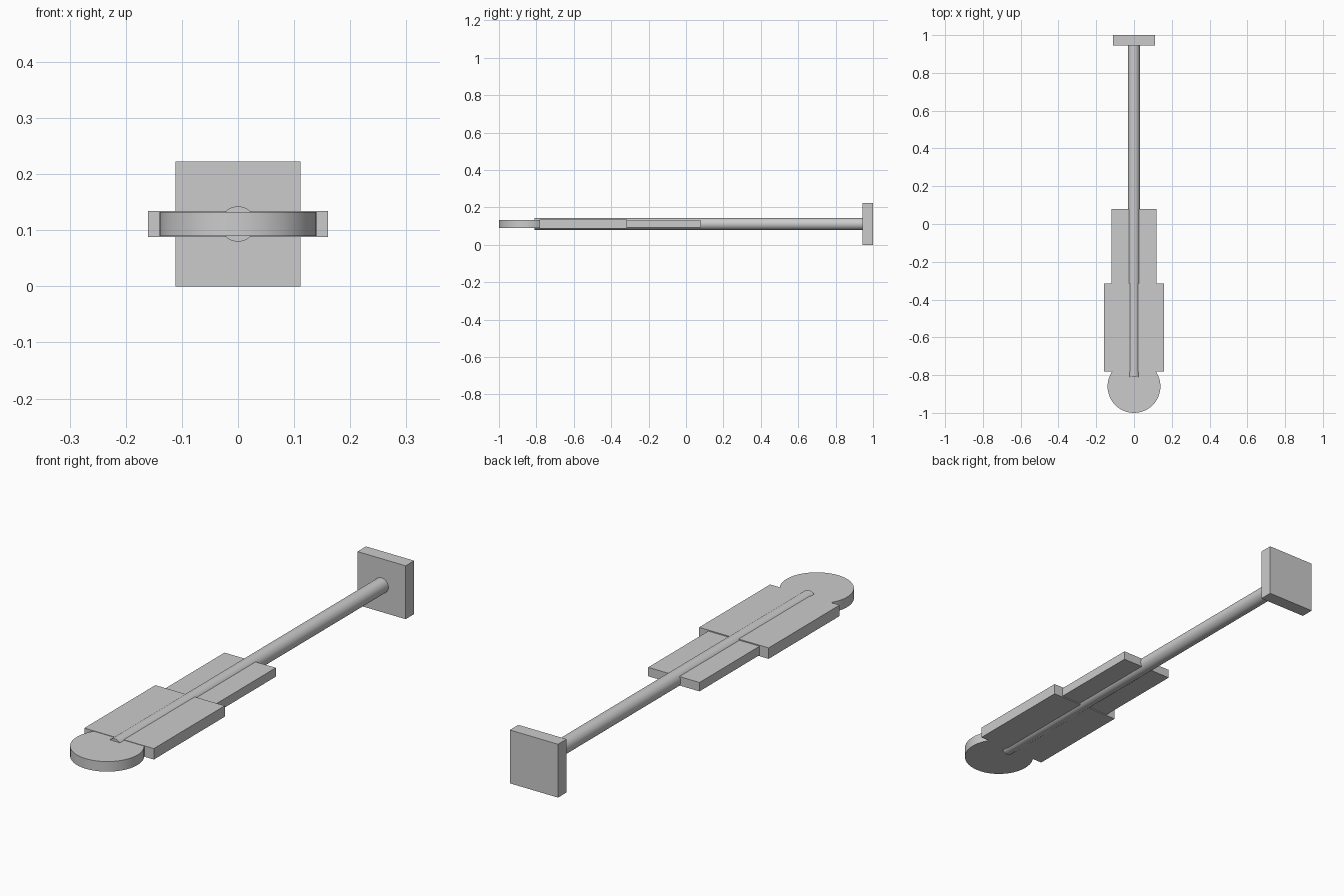
import bpy
import math

if "Cube" in bpy.data.objects:
    bpy.data.objects.remove(bpy.data.objects["Cube"])

ZC = 0.111  # shared centre height


def box(name, half_x, y0, y1, half_z):
    bpy.ops.mesh.primitive_cube_add(size=1, location=(0, (y0 + y1) / 2, ZC))
    ob = bpy.context.object
    ob.name = name
    ob.scale = (2 * half_x, y1 - y0, 2 * half_z)
    bpy.ops.object.transform_apply(location=False, rotation=False, scale=True)
    return ob


def cylinder(name, radius, depth, y, rot=(0, 0, 0), sides=48):
    bpy.ops.mesh.primitive_cylinder_add(vertices=sides, radius=radius, depth=depth,
                                        location=(0, y, ZC), rotation=rot)
    ob = bpy.context.object
    ob.name = name
    bpy.ops.object.shade_smooth_by_angle(angle=math.radians(30))
    return ob


# Square end plate
box("end_plate", 0.111, 0.944, 1.0, 0.111)

# Long round shaft
y0, y1 = -0.81, 0.95
cylinder("shaft", 0.0315, y1 - y0, (y0 + y1) / 2, rot=(math.pi / 2, 0, 0), sides=32)

# Narrow and wide flat plates around the shaft
box("narrow_plate", 0.118, -0.32, 0.08, 0.0185)
box("wide_plate", 0.16, -0.782, -0.315, 0.0228)

# Round tip disc
cylinder("tip_disc", 0.14, 0.042, -0.86, sides=48)
